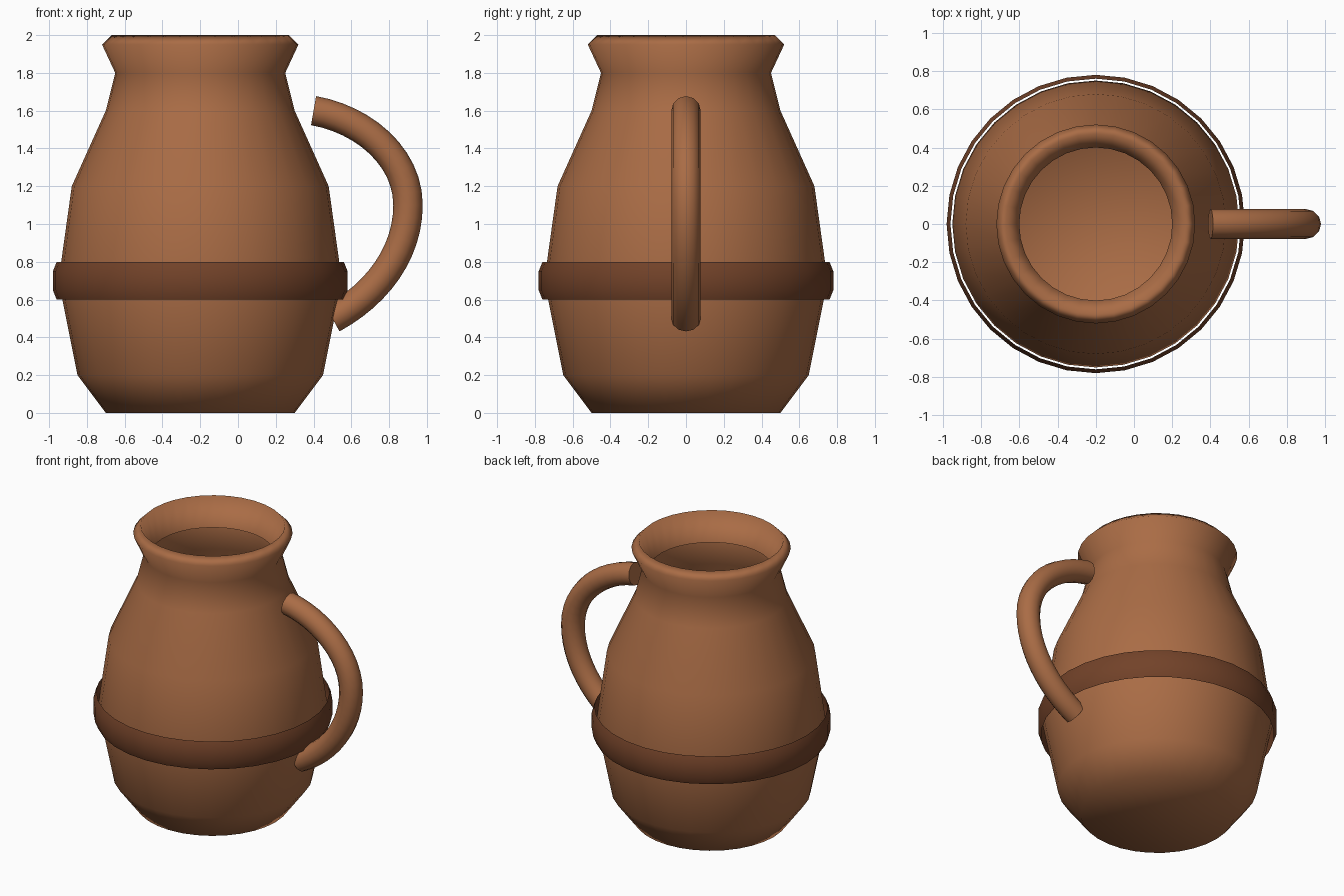
import bpy, bmesh, math

cube = bpy.data.objects.get("Cube")
if cube:
    bpy.data.objects.remove(cube, do_unlink=True)

AXIS_X = -0.2
SIDES = 32


def material(name, rgb):
    mat = bpy.data.materials.new(name)
    mat.use_nodes = True
    colour = (*rgb, 1)
    mat.diffuse_color = colour
    mat.node_tree.nodes["Principled BSDF"].inputs["Base Color"].default_value = colour
    return mat


def lathe(name, profile, mat, cap_start=False):
    """Revolve (radius, height) points around the jug's axis."""
    bm = bmesh.new()
    rings = []
    for r, z in profile:
        rings.append([bm.verts.new((r * math.cos(a), r * math.sin(a), z))
                      for a in (math.tau * i / SIDES for i in range(SIDES))])
    for low, high in zip(rings, rings[1:]):
        for i in range(SIDES):
            j = (i + 1) % SIDES
            bm.faces.new((low[i], low[j], high[j], high[i]))
    if cap_start:
        bm.faces.new(rings[0][::-1])
    for f in bm.faces:
        f.smooth = True
    mesh = bpy.data.meshes.new(name)
    bm.to_mesh(mesh)
    bm.free()
    mesh.materials.append(mat)
    obj = bpy.data.objects.new(name, mesh)
    obj.location.x = AXIS_X
    bpy.context.collection.objects.link(obj)
    return obj


clay = material("clay", (0.40, 0.15, 0.06))
dark_clay = material("dark clay", (0.17, 0.055, 0.022))

# Body: outer wall, flared lip, then the inside of the neck
lathe("jug_body", [(0.5, 0), (0.65, 0.2), (0.75, 0.7), (0.68, 1.2), (0.5, 1.6),
                   (0.45, 1.8), (0.52, 1.95), (0.47, 2.0), (0.4, 1.8)],
      clay, cap_start=True)

# Band around the belly, an open hoop
lathe("belly_band", [(0.76, 0.6), (0.78, 0.65), (0.78, 0.75), (0.76, 0.8)], dark_clay)

# Handle: a round tube along a curve of three points
curve = bpy.data.curves.new("handle", "CURVE")
curve.dimensions = "3D"
curve.bevel_depth = 0.078
curve.bevel_resolution = 4
curve.resolution_u = 12
curve.use_fill_caps = True
spline = curve.splines.new("BEZIER")
path = [((0.14, 1.65), (0.40, 1.6), (0.66, 1.555)),
        ((0.9, 1.36), (0.9, 1.1), (0.9, 0.85)),
        ((0.74, 0.63), (0.5, 0.5), (0.24, 0.36))]
spline.bezier_points.add(len(path) - 1)
for point, (left, centre, right) in zip(spline.bezier_points, path):
    point.handle_left_type = point.handle_right_type = "FREE"
    point.handle_left = (left[0], 0, left[1])
    point.co = (centre[0], 0, centre[1])
    point.handle_right = (right[0], 0, right[1])
curve.materials.append(clay)
handle = bpy.data.objects.new("handle", curve)
bpy.context.collection.objects.link(handle)
